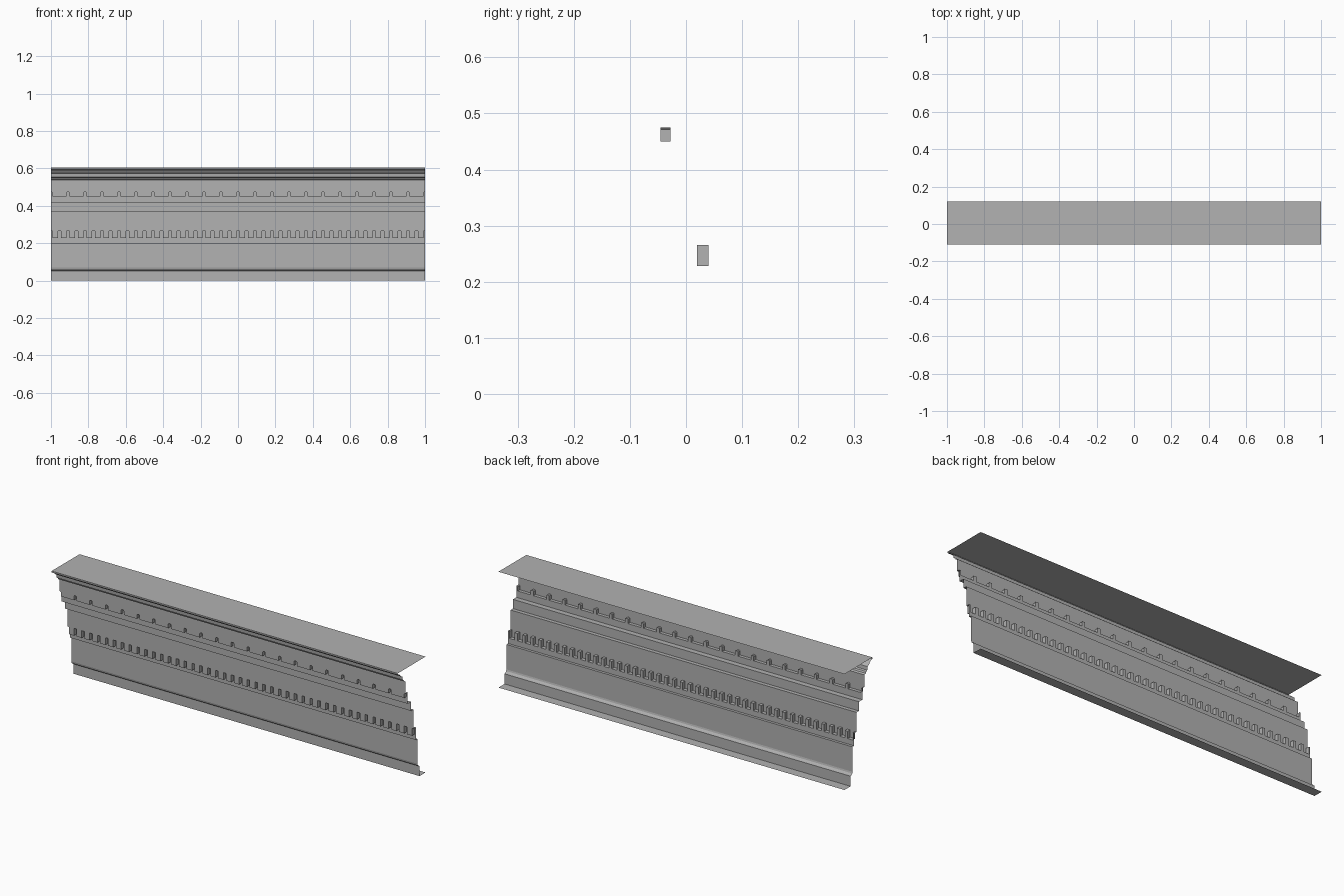
import bpy
import bmesh

cube = bpy.data.objects.get("Cube")
if cube:
    bpy.data.objects.remove(cube, do_unlink=True)

stone = bpy.data.materials.new("stone_grey")
stone.use_nodes = True
GREY = (0.445, 0.445, 0.445, 1)
stone.diffuse_color = GREY
stone.node_tree.nodes["Principled BSDF"].inputs["Base Color"].default_value = GREY

HALF = 1.0  # half of the length along x


def finish(bm, name):
    bmesh.ops.remove_doubles(bm, verts=bm.verts, dist=0.0001)
    mesh = bpy.data.meshes.new(name)
    bm.to_mesh(mesh)
    bm.free()
    mesh.materials.append(stone)
    obj = bpy.data.objects.new(name, mesh)
    bpy.context.collection.objects.link(obj)
    return obj


def face(bm, points):
    bm.faces.new([bm.verts.new(p) for p in points])


def moulding(name, profile):
    """Sweep an open (y, z) profile along the whole length."""
    bm = bmesh.new()
    for (y0, z0), (y1, z1) in zip(profile, profile[1:]):
        face(bm, [(-HALF, y0, z0), (HALF, y0, z0), (HALF, y1, z1), (-HALF, y1, z1)])
    return finish(bm, name)


def dentil_row(name, count, gap, front, back, low, high, cut):
    """Hollow blocks with narrow gaps between; cut bevels the gap tops."""
    bm = bmesh.new()
    pitch = 2 * HALF / count
    for i in range(count):
        a = -HALF + i * pitch + gap / 2
        b = a + pitch - gap
        outline = [(a, high), (a, high - cut), (a, low), (b, low), (b, high - cut), (b, high)]
        if cut:
            outline[0] = (a - cut, high)
            outline[-1] = (b + cut, high)
        else:
            outline = [outline[0], outline[2], outline[3], outline[5]]
        face(bm, [(x, front, z) for x, z in outline])
        for (x0, z0), (x1, z1) in zip(outline, outline[1:]):
            face(bm, [(x0, front, z0), (x0, back, z0), (x1, back, z1), (x1, front, z1)])
    for i in range(count + 1):
        middle = -HALF + i * pitch
        a, b = max(-HALF, middle - gap / 2), min(HALF, middle + gap / 2)
        face(bm, [(a, back, low), (b, back, low), (b, back, high), (a, back, high)])
        c, d = min(a + cut, middle), max(b - cut, middle)
        face(bm, [(c, front, high), (d, front, high), (d, back, high), (c, back, high)])
    return finish(bm, name)


# Bottom flange, plinth, small cove and lower fascia
moulding("plinth_and_lower_fascia", [
    (0.12, 0), (0.07, 0), (0.07, 0.053), (0.061, 0.056), (0.056, 0.062), (0.054, 0.07),
    (0.054, 0.2), (0.04, 0.2), (0.04, 0.228)])

# Small close-set blocks
dentil_row("lower_dentils", 44, 0.016, 0.02, 0.04, 0.228, 0.266, 0)

# Stepped fasciae between the two block rows
moulding("middle_fasciae", [
    (0.02, 0.266), (0.02, 0.367), (0, 0.367), (0, 0.415), (-0.028, 0.415), (-0.028, 0.45)])

# Wider blocks
dentil_row("upper_dentils", 22, 0.016, -0.045, -0.028, 0.45, 0.475, 0.004)

# Frieze, stepped crown and flat top
moulding("crown_and_top", [
    (-0.045, 0.475), (-0.045, 0.538), (-0.056, 0.542), (-0.06, 0.55), (-0.068, 0.554),
    (-0.07, 0.572), (-0.082, 0.578), (-0.088, 0.586), (-0.098, 0.594), (-0.11, 0.597),
    (-0.11, 0.605), (0.12, 0.605)])
